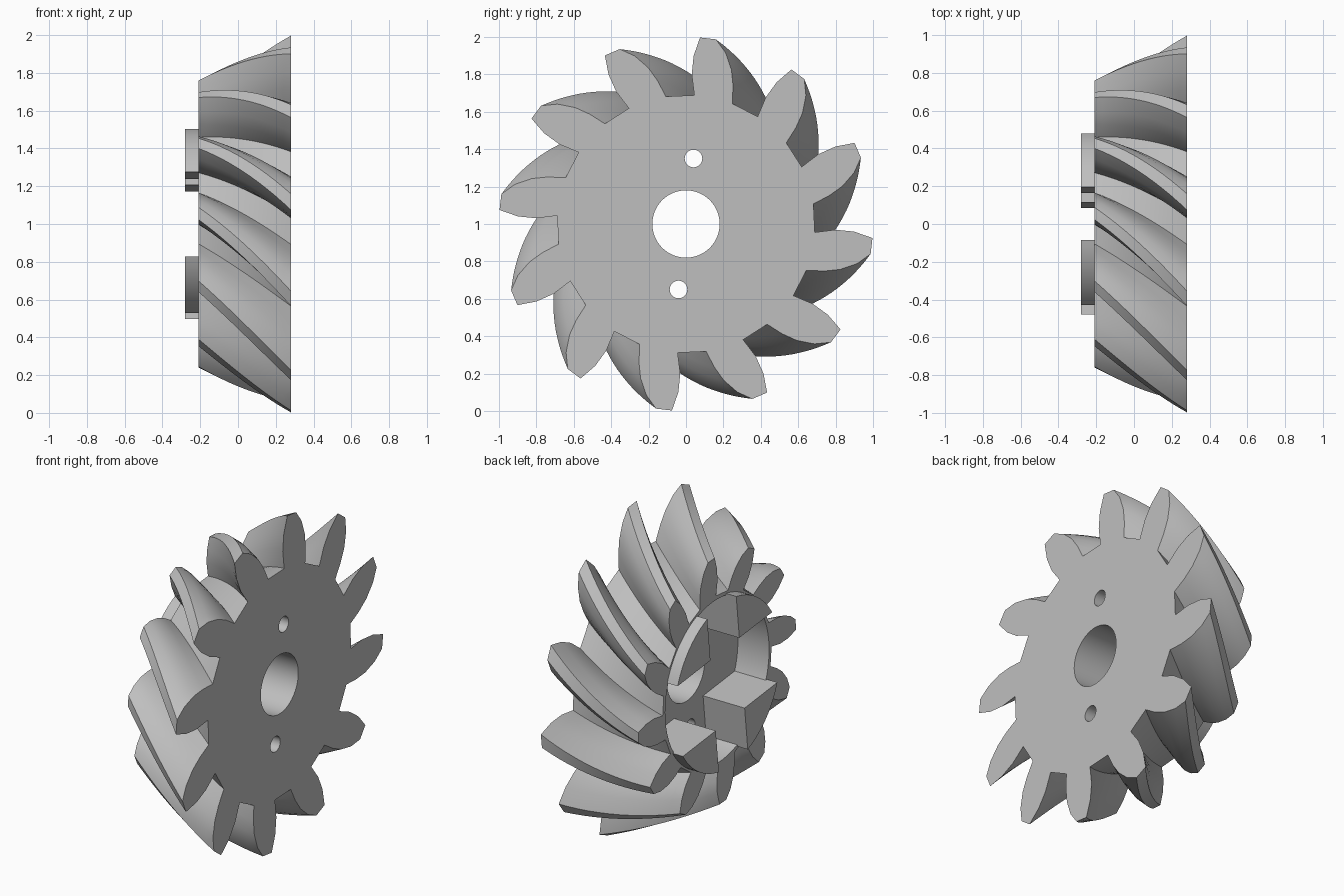
import bpy, bmesh
from math import sin, cos, radians, pi, asin, acos

cube = bpy.data.objects.get("Cube")
if cube:
    bpy.data.objects.remove(cube, do_unlink=True)

# One plain grey metal
metal = bpy.data.materials.new("grey metal")
metal.use_nodes = True
GREY = (0.52, 0.52, 0.52, 1)
metal.diffuse_color = GREY
metal.node_tree.nodes["Principled BSDF"].inputs["Base Color"].default_value = GREY

TEETH = 12
BACK, FLOOR, TOE, HEEL = -0.28, 0.0, -0.21, 0.28   # stations along the x axis
TOE_SCALE, TWIST, AXIS = 0.76, 27.5, 83.5
# One tooth at the heel: radius and angle, right flank, tip, left flank
TOOTH = [(0.69, 0), (0.78, 2.2), (0.86, 4.6), (0.94, 8), (1, 11.8),
         (1, 16.7), (0.9, 18.4), (0.8, 18.8), (0.69, 17.3)]


def polar(x, r, degrees):
    a = radians(degrees)
    return (x, r * cos(a), 1 + r * sin(a))


def loft(name, rings):
    """Skin a list of closed rings and cap both ends."""
    bm = bmesh.new()
    loops = [[bm.verts.new(p) for p in ring] for ring in rings]
    n = len(loops[0])
    for a, b in zip(loops, loops[1:]):
        for i in range(n):
            j = (i + 1) % n
            bm.faces.new((a[i], a[j], b[j], b[i]))
    bm.faces.new(loops[0])
    bm.faces.new(loops[-1])
    bmesh.ops.recalc_face_normals(bm, faces=bm.faces)
    mesh = bpy.data.meshes.new(name)
    bm.to_mesh(mesh)
    bm.free()
    mesh.materials.append(metal)
    obj = bpy.data.objects.new(name, mesh)
    bpy.context.collection.objects.link(obj)
    return obj


def select(obj):
    bpy.ops.object.select_all(action="DESELECT")
    obj.select_set(True)
    bpy.context.view_layer.objects.active = obj


def drill(obj, r, x0, x1, y=0, z=1, sides=64):
    """Cut a round hole along x."""
    bpy.ops.mesh.primitive_cylinder_add(
        vertices=sides, radius=r, depth=x1 - x0,
        location=((x0 + x1) / 2, y, z), rotation=(0, pi / 2, 0))
    cutter = bpy.context.object
    cutter.hide_render = True
    cutter.data.materials.append(metal)
    mod = obj.modifiers.new("hole", "BOOLEAN")
    mod.operation, mod.solver, mod.object = "DIFFERENCE", "EXACT", cutter
    select(obj)
    bpy.ops.object.modifier_apply(modifier=mod.name)
    bpy.data.objects.remove(cutter, do_unlink=True)


# Gear body: tooth outline tapered and twisted from heel to toe
rings = []
STEPS = 12
for s in range(STEPS + 1):
    t = s / STEPS
    x = HEEL + (TOE - HEEL) * t
    scale = 1 + (TOE_SCALE - 1) * t
    rings.append([polar(x, r * scale, 69 + a + k * 360 / TEETH - TWIST * t)
                  for k in range(TEETH) for r, a in TOOTH])
gear = loft("spiral_bevel_gear", rings)

# Rear recess, shaft bore and two pin holes
drill(gear, 0.5, -1, FLOOR)
drill(gear, 0.18, -1, 1)
for side in (1, -1):
    drill(gear, 0.047, -1, 1, 0.04 * side, 1 + 0.35 * side, 32)
select(gear)
bpy.ops.object.shade_smooth_by_angle(angle=radians(25))

# Four clutch dogs: a disc split by two crossed straight slots
R, HALF_U, HALF_W, ARC = 0.51, 0.14, 0.225, 12
start, end = asin(HALF_W / R), acos(HALF_U / R)
corner = [(HALF_U, HALF_W)]
corner += [(R * cos(start + (end - start) * i / ARC),
            R * sin(start + (end - start) * i / ARC)) for i in range(ARC + 1)]
ca, sa = cos(radians(AXIS)), sin(radians(AXIS))
for su in (1, -1):
    for sw in (1, -1):
        outline = [(-su * u * sa + sw * w * ca, su * u * ca + sw * w * sa)
                   for u, w in corner]
        name = f"clutch_dog_{'upper' if sw > 0 else 'lower'}_{'front' if su > 0 else 'back'}"
        dog = loft(name, [[(x, y, 1 + z) for y, z in outline]
                          for x in (BACK, FLOOR + 0.01)])
        select(dog)
        bpy.ops.object.shade_smooth_by_angle(angle=radians(25))
